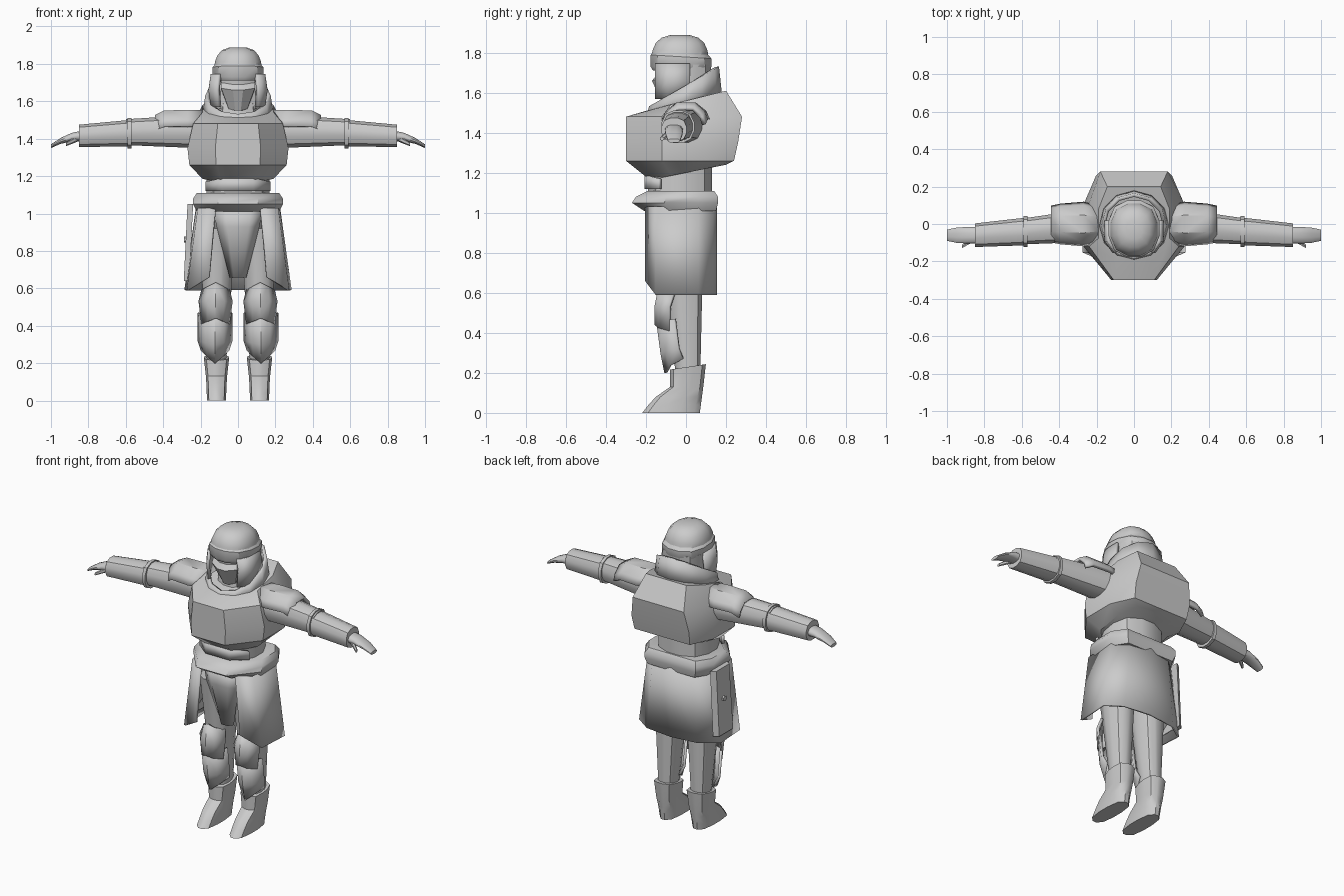
import bpy
from math import cos, sin, pi, tau, radians
from mathutils import Vector

cube = bpy.data.objects.get("Cube")
if cube:
    bpy.data.objects.remove(cube)

grey = bpy.data.materials.new("plain grey")
grey.use_nodes = True
grey.diffuse_color = (.6, .6, .6, 1)
grey.node_tree.nodes["Principled BSDF"].inputs["Base Color"].default_value = grey.diffuse_color


def skin(name, rings, closed=True, capped=True, thick=0, angle=40):
    """Join rows of points into a surface, optionally capped or thickened."""
    count = len(rings[0])
    faces = []
    for row in range(len(rings) - 1):
        low, high = row * count, (row + 1) * count
        for i in range(count if closed else count - 1):
            j = (i + 1) % count
            faces.append((low + i, low + j, high + j, high + i))
    if capped:
        total = len(rings) * count
        faces += [tuple(range(count))[::-1], tuple(range(total - count, total))]
    mesh = bpy.data.meshes.new(name)
    mesh.from_pydata([point for ring in rings for point in ring], [], faces)
    mesh.materials.append(grey)
    obj = bpy.data.objects.new(name, mesh)
    bpy.context.collection.objects.link(obj)
    bpy.ops.object.select_all(action='DESELECT')
    bpy.context.view_layer.objects.active = obj
    obj.select_set(True)
    bpy.ops.object.mode_set(mode='EDIT')
    bpy.ops.mesh.select_all(action='SELECT')
    bpy.ops.mesh.normals_make_consistent(inside=False)
    bpy.ops.object.mode_set(mode='OBJECT')
    if thick:
        solid = obj.modifiers.new("thickness", 'SOLIDIFY')
        solid.thickness = thick
        solid.offset = 0
    bpy.ops.object.shade_smooth_by_angle(angle=radians(angle))


def panel(name, rows, thick=.016):
    skin(name, rows, closed=False, capped=False, thick=thick)


def pair(builder, name, rows, **options):
    """Build a part on the left and its mirror image on the right."""
    builder("left_" + name, rows, **options)
    mirrored = [[(-x, y, z) for x, y, z in row] for row in rows]
    builder("right_" + name, mirrored, **options)


def mirror_row(half):
    return half + [(-x, y, z) for x, y, z in reversed(half) if x]


def ring(centre, wide, deep, axis="z", sides=12, box=2.5, tilt=0):
    """Rounded-box cross-section across the z or x axis."""
    points = []
    for i in range(sides):
        a = tau * (i + .5) / sides
        size = (abs(cos(a)) ** box + abs(sin(a)) ** box) ** (-1 / box)
        u, v = wide * size * cos(a), deep * size * sin(a)
        offset = (u, v, tilt * v) if axis == "z" else (0, u, v)
        points.append(Vector(centre) + Vector(offset))
    return points


def taper(start, end, radius, end_radius, deep=1, **options):
    return [ring(start, radius, radius * deep, **options),
            ring(end, end_radius, end_radius * deep, **options)]


def outline(z, front, back, width, slope=0):
    """Eight-sided armour cross-section, flat at front and back."""
    half = [(width * .45, front), (width, front * .4), (width, back * .4), (width * .75, back)]
    return mirror_row([(x, y, z + slope * y) for x, y in half])


def bent_plate(levels, x, wrap):
    """Plate folded round a limb; each level gives width, y, z and edge lift."""
    return [[(x + s * width, y + wrap * s * s, z + lift * abs(s)) for s in (-1, -.5, 0, .5, 1)]
            for width, y, z, lift in levels]


# Torso armour, waist and belt
skin("chest_armour", [
    outline(z=1.2, front=-.18, back=.2, width=.19, slope=.2),
    outline(z=1.26, front=-.3, back=.24, width=.26),
    outline(z=1.35, front=-.3, back=.26, width=.27),
    outline(z=1.48, front=-.3, back=.28, width=.24),
    outline(z=1.56, front=-.19, back=.2, width=.19, slope=.25)], angle=35)
skin("waist", taper(start=(0, -.03, 1.04), end=(0, -.03, 1.26), radius=.17, end_radius=.17, deep=.95))
panel("belly_plate", [
    mirror_row([(.17, -.13, z), (.08, -.2, z + rise)]) for z, rise in [(1.12, 0), (1.17, .02)]])
skin("belt", [
    outline(z=1.01, front=-.21, back=.15, width=.22),
    outline(z=1.05, front=-.27, back=.16, width=.24),
    outline(z=1.08, front=-.25, back=.16, width=.24),
    outline(z=1.11, front=-.19, back=.14, width=.22)])

# Open-fronted skirt, flared at the hem, with its front corners raised
waistline = [(.12, -.2), (.21, -.15), (.22, .06), (.14, .13), (0, .15)]
hem = [(x * 1.28, y, .66 if i == 0 else .59) for i, (x, y) in enumerate(waistline)]
panel("skirt", [mirror_row([(x, y, 1.03) for x, y in waistline]), mirror_row(hem)], thick=.012)

# Hip case on the right side, leaning with the skirt
skin("hip_case", [
    [(inner, back, z), (inner, front, z), (inner - .03, front + .02, z), (inner - .03, back - .02, z)]
    for inner, z, front, back in [(-.26, .64, -.08, .1), (-.24, 1.05, -.07, .1)]])
skin("case_stud", taper(start=(-.25, .02, .86), end=(-.29, .02, .86), radius=.016, end_radius=.016,
                        axis="x", sides=6))

# Pelvis and hanging cloth
skin("pelvis", taper(start=(0, -.03, .8), end=(0, -.03, 1.03), radius=.09, end_radius=.19, deep=.75))
panel("front_cloth", [
    mirror_row([(width, y + .03, z), (width / 2, y, z)])
    for width, y, z in [(.13, -.18, 1.02), (.11, -.18, .93), (.04, -.13, .66)]])

# Legs with knee and shin plates
pair(skin, "leg", taper(start=(.115, .01, .2), end=(.11, -.03, .92), radius=.052, end_radius=.1, deep=1.2))
pair(panel, "knee_plate", bent_plate(
    [(.07, -.15, .44, -.03), (.085, -.15, .53, 0), (.07, -.13, .63, -.04)], x=.12, wrap=.07))
pair(panel, "shin_plate", bent_plate(
    [(.07, -.1, .2, .07), (.086, -.12, .3, .02), (.086, -.14, .45, .02)], x=.123, wrap=.085))

# Boots: the toe draws back to the ankle as the height grows
boot = []
for height in (0, .04, .08, .13, .23):
    toe = -.08 - .14 * max(0, 1 - height / .13) ** .7
    heel = .07 + .13 * height
    boot.append(ring((.115, (toe + heel) / 2, height), .052 + .3 * height ** 2, (heel - toe) / 2,
                     box=3, tilt=.15 if height > .2 else 0))
pair(skin, "boot", boot)

# Arms, gauntlets and hands
pair(skin, "arm", taper(start=(.16, 0, 1.44), end=(.6, -.04, 1.435), radius=.094, end_radius=.07, axis="x"))
pair(skin, "cuff", taper(start=(.57, -.04, 1.43), end=(.59, -.04, 1.43), radius=.083, end_radius=.083, axis="x"))
pair(skin, "gauntlet", taper(start=(.58, -.04, 1.43), end=(.85, -.06, 1.415), radius=.075,
                             end_radius=.064, deep=.95, axis="x"))
fingers = [ring((.83 + .17 * t, -.06, 1.415 - .055 * t * t), .045 - .015 * t ** 4, .03 - .02 * t, axis="x")
           for t in (0, .35, .7, 1)]
pair(skin, "hand", fingers)
pair(skin, "thumb", taper(start=(.86, -.08, 1.4), end=(.92, -.12, 1.37), radius=.017, end_radius=.01,
                          axis="x", sides=6))

# Shoulder plates, arched over the upper arms
pair(panel, "shoulder_plate", [
    [(x, s * width, z - .08 * s ** 4) for s in (-1, -.85, -.4, .4, .85, 1)]
    for x, width, z in [(.19, .09, 1.545), (.27, .11, 1.545), (.39, .1, 1.545), (.44, .09, 1.52)]], thick=.02)

# Tall collar, tilted up toward the back
turns = [tau * i / 12 for i in range(12)]
skin("collar", [
    [(radius * sin(a), -.01 - radius * cos(a), z - tilt * cos(a)) for a in turns]
    for radius, z, tilt in [(.18, 1.53, .06), (.165, 1.63, .1)]], capped=False, thick=.02)
skin("neck", taper(start=(0, 0, 1.45), end=(0, 0, 1.62), radius=.12, end_radius=.1))

# Helmet: rounded dome, brow band and back shell
dome = []
for step in range(5):
    a = step * pi / 9
    swell = cos(a) ** .6
    dome.append(ring((0, -.03, 1.77 + .12 * sin(a)), .13 * swell, .145 * swell))
skin("helmet_dome", dome)
skin("brow_band", [ring((0, -.025, z), wide, wide + .016, tilt=tilt)
                   for z, wide, tilt in [(1.71, .125, 0), (1.73, .138, 0), (1.78, .138, -.06), (1.8, .12, -.06)]])
skin("head_shell", taper(start=(0, .01, 1.56), end=(0, .01, 1.74), radius=.12, end_radius=.13, deep=.9))

# Cheek guards and faceted mask
pair(panel, "cheek_guard", [
    [(x * swell, y, z) for x, y in [(.1, -.15), (.14, -.09), (.14, .02)]]
    for swell, z in [(.97, 1.57), (1.06, 1.66), (.97, 1.745)]], thick=.02)
skin("face_mask", [
    mirror_row([(width, -.04, z), (width, front * .8, z + .01), (width * .3, front, z)])
    for width, front, z in [(.05, -.12, 1.55), (.09, -.17, 1.66), (.09, -.145, 1.69), (.1, -.15, 1.74)]], angle=25)
